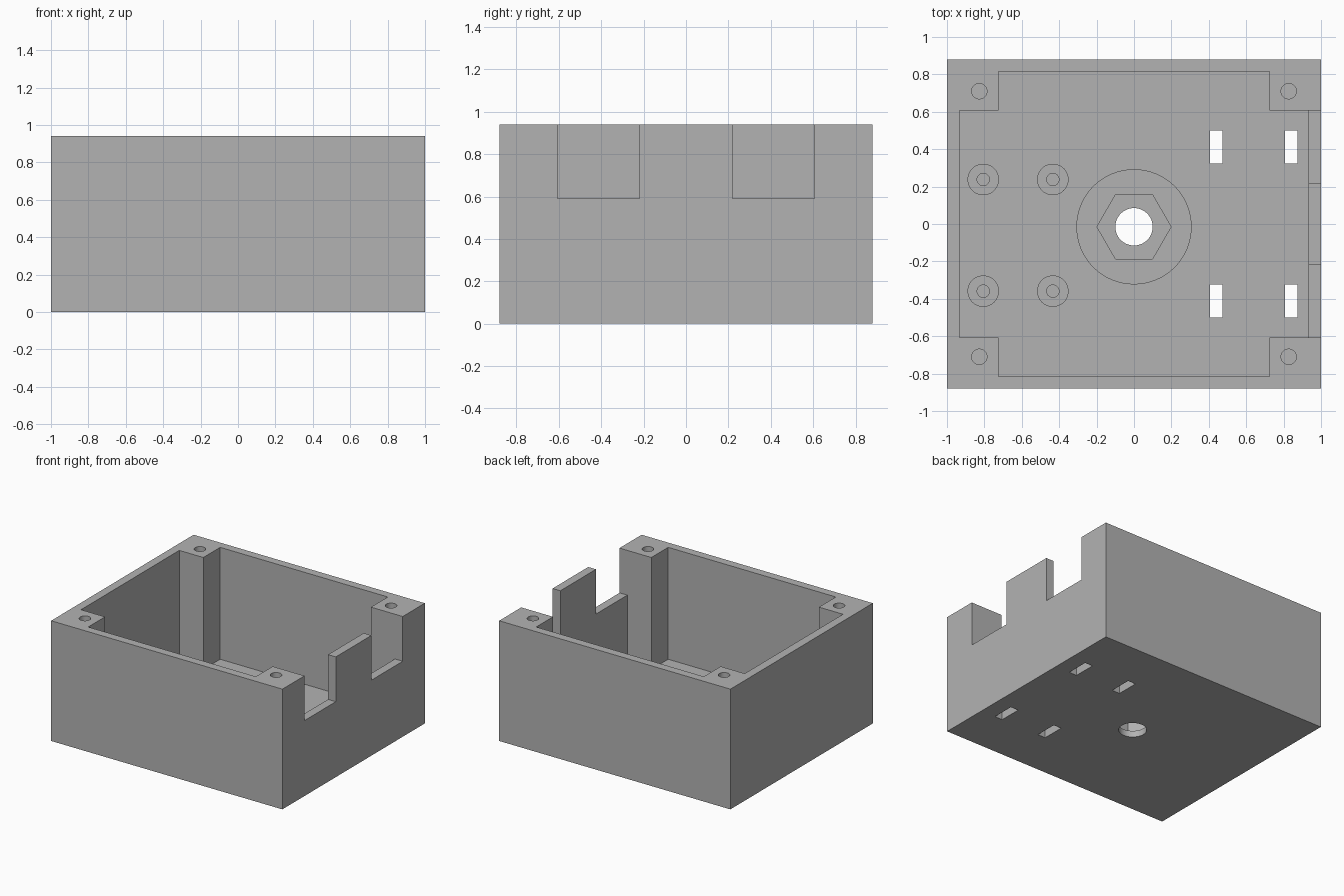
import bpy
import bmesh
from math import cos, sin, pi, radians

cube = bpy.data.objects.get("Cube")
if cube:
    bpy.data.objects.remove(cube, do_unlink=True)

grey = bpy.data.materials.new("plain grey")
grey.use_nodes = True
grey.diffuse_color = (0.45, 0.45, 0.45, 1)
grey.node_tree.nodes["Principled BSDF"].inputs["Base Color"].default_value = (0.45, 0.45, 0.45, 1)

# Overall sizes
HX, HY, TOP = 1.0, 0.88, 0.94
IX, IY, FLOOR = 0.933, 0.815, 0.065
POST_X, POST_Y = 0.725, 0.607
CY = -0.015


def rect(x0, x1, y0, y1):
    return [(x0, y0), (x1, y0), (x1, y1), (x0, y1)]


def ring(x, y, r, sides=48):
    return [(x + r * cos(2 * pi * i / sides), y + r * sin(2 * pi * i / sides))
            for i in range(sides)]


def prism(name, outline, z0, z1):
    """Extrude a flat counter-clockwise outline from z0 up to z1."""
    bm = bmesh.new()
    base = bm.faces.new([bm.verts.new((x, y, z0)) for x, y in outline])
    top = bmesh.ops.extrude_face_region(bm, geom=[base])["geom"]
    verts = [v for v in top if isinstance(v, bmesh.types.BMVert)]
    bmesh.ops.translate(bm, vec=(0, 0, z1 - z0), verts=verts)
    bmesh.ops.recalc_face_normals(bm, faces=bm.faces)
    mesh = bpy.data.meshes.new(name)
    bm.to_mesh(mesh)
    bm.free()
    mesh.materials.append(grey)
    obj = bpy.data.objects.new(name, mesh)
    bpy.context.collection.objects.link(obj)
    return obj


def select_only(obj):
    bpy.ops.object.select_all(action="DESELECT")
    obj.select_set(True)
    bpy.context.view_layer.objects.active = obj


def cut(obj, outline, z0, z1):
    """Remove a prism from an object."""
    cutter = prism("cutter", outline, z0, z1)
    cutter.hide_render = True
    mod = obj.modifiers.new("cut", "BOOLEAN")
    mod.operation = "DIFFERENCE"
    mod.solver = "EXACT"
    mod.object = cutter
    select_only(obj)
    bpy.ops.object.modifier_apply(modifier=mod.name)
    bpy.data.objects.remove(cutter, do_unlink=True)


def finish(obj):
    select_only(obj)
    bpy.ops.object.shade_smooth_by_angle(angle=radians(30))


# Open box whose cavity leaves a square screw post in each corner
case = prism("case", rect(-HX, HX, -HY, HY), 0, TOP)
cavity = []
for sx, sy in ((1, 1), (-1, 1), (-1, -1), (1, -1)):
    corner = [(sx * IX, sy * POST_Y), (sx * POST_X, sy * POST_Y), (sx * POST_X, sy * IY)]
    cavity += corner if sx * sy > 0 else corner[::-1]
cut(case, cavity, FLOOR, TOP + 0.1)

for s in (-1, 1):
    # Cable notches in the left wall
    cut(case, rect(IX - 0.02, HX + 0.1, *sorted((s * 0.22, s * POST_Y))), 0.59, TOP + 0.1)
    # Strap slots through the floor
    for x in (0.407, 0.807):
        cut(case, rect(x, x + 0.067, s * 0.412 - 0.088, s * 0.412 + 0.088), -0.1, FLOOR + 0.1)
    # Screw holes in the corner posts
    for x in (-0.827, 0.827):
        cut(case, ring(x, s * 0.71, 0.041, 32), 0.55, TOP + 0.1)

# Bolt hole and hexagonal nut pocket in the floor
cut(case, ring(0, CY, 0.1), -0.1, FLOOR + 0.1)
cut(case, ring(0, CY, 0.198, 6), 0.05, FLOOR + 0.1)
finish(case)

# Round boss around the nut pocket
boss = prism("nut_boss", ring(0, CY, 0.308, 64), FLOOR - 0.01, 0.22)
cut(boss, ring(0, CY, 0.198, 6), 0, 0.5)
finish(boss)

# Board standoffs
for i, x in enumerate((-0.806, -0.434)):
    for j, y in enumerate((-0.359, 0.238)):
        post = prism(f"standoff_{2 * i + j + 1}", ring(x, y, 0.084), FLOOR - 0.01, 0.19)
        cut(post, ring(x, y, 0.033, 32), 0, 0.5)
        finish(post)
